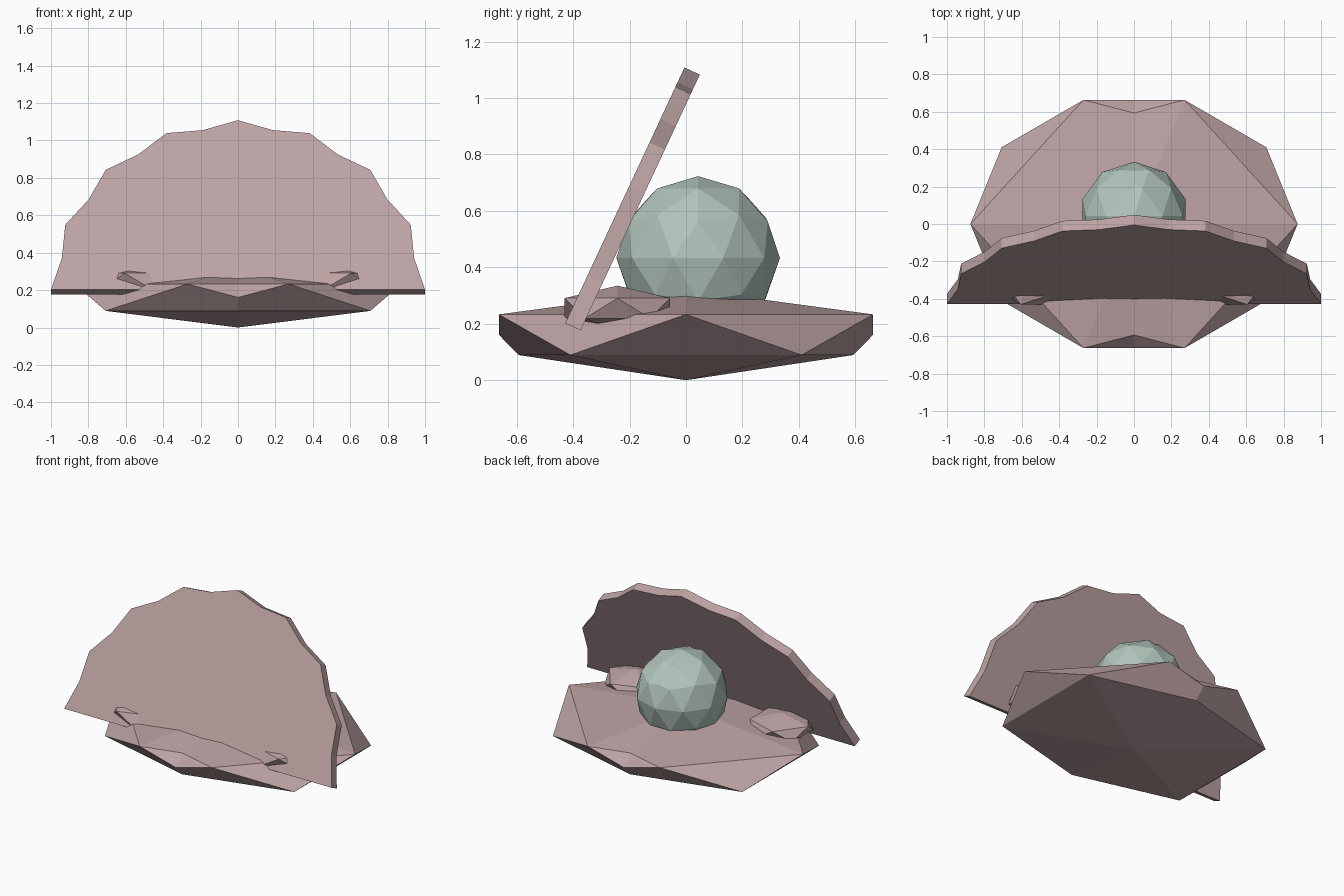
import bpy, bmesh
from math import sin, cos, pi, radians
from mathutils import Matrix, Vector

cube = bpy.data.objects.get("Cube")
if cube:
    bpy.data.objects.remove(cube, do_unlink=True)


def make_material(name, color):
    mat = bpy.data.materials.new(name)
    mat.use_nodes = True
    mat.diffuse_color = (*color, 1)
    mat.node_tree.nodes["Principled BSDF"].inputs["Base Color"].default_value = (*color, 1)
    return mat


shell_pink = make_material("dusty_pink", (0.51, 0.365, 0.37))
pearl_green = make_material("pale_sea_green", (0.44, 0.56, 0.50))


def finish(name, bm, mat):
    bmesh.ops.recalc_face_normals(bm, faces=bm.faces)
    mesh = bpy.data.meshes.new(name)
    bm.to_mesh(mesh)
    bm.free()
    mesh.materials.append(mat)
    obj = bpy.data.objects.new(name, mesh)
    bpy.context.collection.objects.link(obj)
    return obj


def mirrored_ball(name, detail, center, size, mat):
    """Faceted ball whose +x part is kept and mirrored across x = 0."""
    bm = bmesh.new()
    place = Matrix.Translation(center) @ Matrix.Diagonal((*size, 1))
    bmesh.ops.create_icosphere(bm, subdivisions=detail, radius=1, matrix=place)
    bmesh.ops.bisect_plane(bm, geom=bm.verts[:] + bm.edges[:] + bm.faces[:],
                           plane_co=(0, 0, 0), plane_no=(1, 0, 0), clear_inner=True)
    obj = finish(name, bm, mat)
    mirror = obj.modifiers.new("Mirror", "MIRROR")
    mirror.use_axis[0] = True
    return obj


# Lower shell, hinge knobs and pearl
mirrored_ball("lower_shell", 1, (0, 0, 0.161), (0.978, 0.78, 0.161), shell_pink)
mirrored_ball("hinge_knobs", 1, (0.545, -0.243, 0.255), (0.22, 0.22, 0.08), shell_pink)
mirrored_ball("pearl", 2, (0, 0.043, 0.433), (0.29, 0.29, 0.29), pearl_green)

# Upper shell: scalloped half disc, leaning back
tilt = radians(25)
up = Vector((0, sin(tilt), cos(tilt)))
back = Vector((0, cos(tilt), -sin(tilt)))
hinge = Vector((0, -0.428, 0.202))
steps = 16
bm = bmesh.new()
rim = []
for i in range(steps + 1):
    a = pi * i / steps
    r = 0.96 if i % 2 else 1.0
    rim.append(bm.verts.new(hinge + Vector((r * cos(a), 0, 0)) + up * r * sin(a)))
front = bm.faces.new(rim)
extruded = bmesh.ops.extrude_face_region(bm, geom=[front], use_keep_orig=True)
moved = [g for g in extruded["geom"] if isinstance(g, bmesh.types.BMVert)]
bmesh.ops.translate(bm, verts=moved, vec=back * 0.06)
finish("upper_shell", bm, shell_pink)
